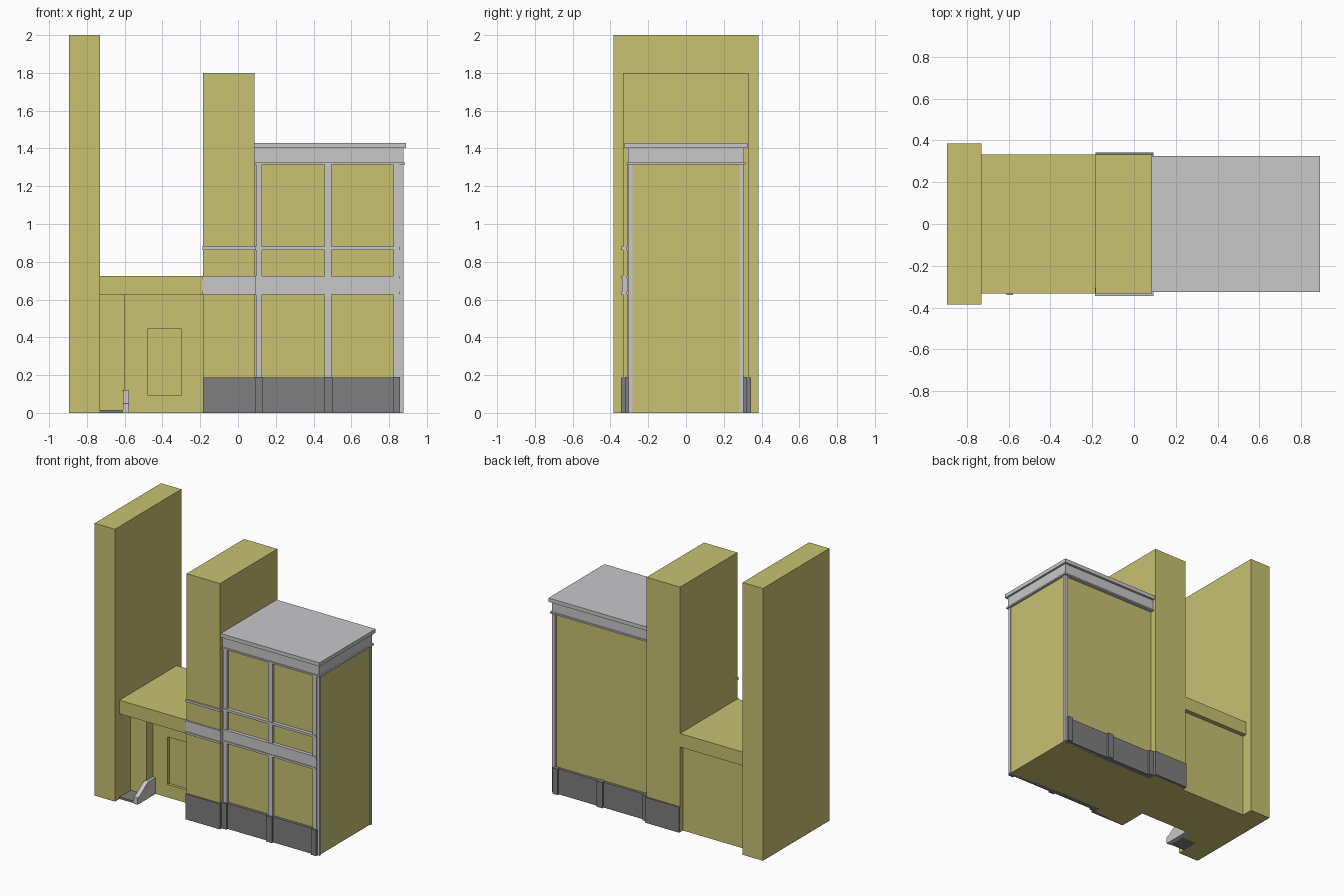
import bpy
import bmesh

cube = bpy.data.objects.get("Cube")
if cube:
    bpy.data.objects.remove(cube, do_unlink=True)


def material(name, color):
    m = bpy.data.materials.new(name)
    m.use_nodes = True
    m.diffuse_color = (*color, 1)
    m.node_tree.nodes["Principled BSDF"].inputs["Base Color"].default_value = (*color, 1)
    return m


OLIVE = material("olive plaster", (0.58, 0.54, 0.165))
LIGHT = material("light grey trim", (0.58, 0.58, 0.59))
DARK = material("dark grey stone", (0.21, 0.21, 0.21))


def add_mesh(name, bm, mat):
    bmesh.ops.recalc_face_normals(bm, faces=bm.faces)
    mesh = bpy.data.meshes.new(name)
    bm.to_mesh(mesh)
    bm.free()
    mesh.materials.append(mat)
    obj = bpy.data.objects.new(name, mesh)
    bpy.context.collection.objects.link(obj)
    return obj


def box(name, x, y, z, mat):
    bm = bmesh.new()
    bmesh.ops.create_cube(bm, size=1)
    for v in bm.verts:
        v.co = [r[0] if c < 0 else r[1] for r, c in zip((x, y, z), v.co)]
    return add_mesh(name, bm, mat)


def extrude_x(name, profile, x, mat):
    """Extrude a (y, z) outline between two x positions."""
    bm = bmesh.new()
    face = bm.faces.new([bm.verts.new((x[0], y, z)) for y, z in profile])
    out = bmesh.ops.extrude_face_region(bm, geom=[face])
    for v in out["geom"]:
        if isinstance(v, bmesh.types.BMVert):
            v.co.x = x[1]
    return add_mesh(name, bm, mat)


# Main masses
TOWER_X = (-0.185, 0.087)
box("tall_end_wall", (-0.895, -0.73), (-0.385, 0.385), (0, 2), OLIVE)
box("middle_tower", TOWER_X, (-0.333, 0.333), (0, 1.8), OLIVE)
box("main_block", (0.087, 0.868), (-0.288, 0.288), (0, 1.33), OLIVE)

# Link between the tower and the end wall
LINK_X = (-0.73, -0.185)
box("link_roof", LINK_X, (-0.333, 0.333), (0.625, 0.725), OLIVE)
link = box("link_wall", LINK_X, (-0.13, 0.3), (0, 0.625), OLIVE)
box("link_pier", (-0.73, -0.6), (-0.205, -0.13), (0, 0.625), OLIVE)

# Recessed opening in the link wall
cutter = box("opening_cutter", (-0.48, -0.3), (-0.2, -0.11), (0.095, 0.445), OLIVE)
cutter.hide_render = True
cutter.hide_viewport = True
cut = link.modifiers.new("opening", "BOOLEAN")
cut.object = cutter
cut.solver = "EXACT"

# Entrance step and its sloping cheek wall
box("entrance_step", (-0.73, -0.608), (-0.333, -0.205), (0, 0.015), DARK)
cheek = [(-0.34, 0), (-0.34, 0.05), (-0.32, 0.053), (-0.22, 0.12), (-0.13, 0.12), (-0.13, 0)]
extrude_x("step_cheek", cheek, (-0.61, -0.578), LIGHT)

# Stone base, front and back
BAYS = ((0.09, 0.13), (0.455, 0.5), (0.82, 0.858))
for side, s in (("front", -1), ("back", 1)):
    def span(inner, outer):
        return tuple(sorted((s * inner, s * outer)))
    box(f"{side}_tower_base", (TOWER_X[0], 0.093), span(0.32, 0.343), (0, 0.187), DARK)
    box(f"{side}_main_base", (0.087, 0.852), span(0.27, 0.307), (0, 0.187), DARK)
    for i, bay in enumerate(BAYS):
        box(f"{side}_pier_base_{i}", bay, span(0.28, 0.322), (0, 0.19), DARK)
    box(f"{side}_corner_post", (0.85, 0.875), span(0.284, 0.304), (0, 1.32), LIGHT)

# Front pilasters
for i, (a, b) in enumerate(BAYS):
    box(f"front_pilaster_{i}", (a + 0.004, b - 0.004), (-0.31, -0.28), (0.187, 1.32), LIGHT)

# Horizontal bands across the front: deep band with lips, and a thin rail
for name, x, y in (("tower", (-0.187, 0.093), -0.333), ("main", (0.087, 0.855), -0.303)):
    lip = (y - 0.011, y + 0.03)
    box(f"{name}_band", x, (y - 0.005, y + 0.03), (0.635, 0.72), LIGHT)
    box(f"{name}_band_lower_lip", x, lip, (0.628, 0.643), LIGHT)
    box(f"{name}_band_upper_lip", x, lip, (0.711, 0.725), LIGHT)
    box(f"{name}_rail", x, lip, (0.863, 0.88), LIGHT)

# Cornice and flat roof of the main block
for name, right, depth, z in (
        ("cornice_lower_lip", 0.885, 0.316, (1.315, 1.326)),
        ("cornice_frieze", 0.875, 0.307, (1.326, 1.402)),
        ("roof_slab", 0.89, 0.325, (1.402, 1.43))):
    box(name, (0.087, right), (-depth, depth), z, LIGHT)
